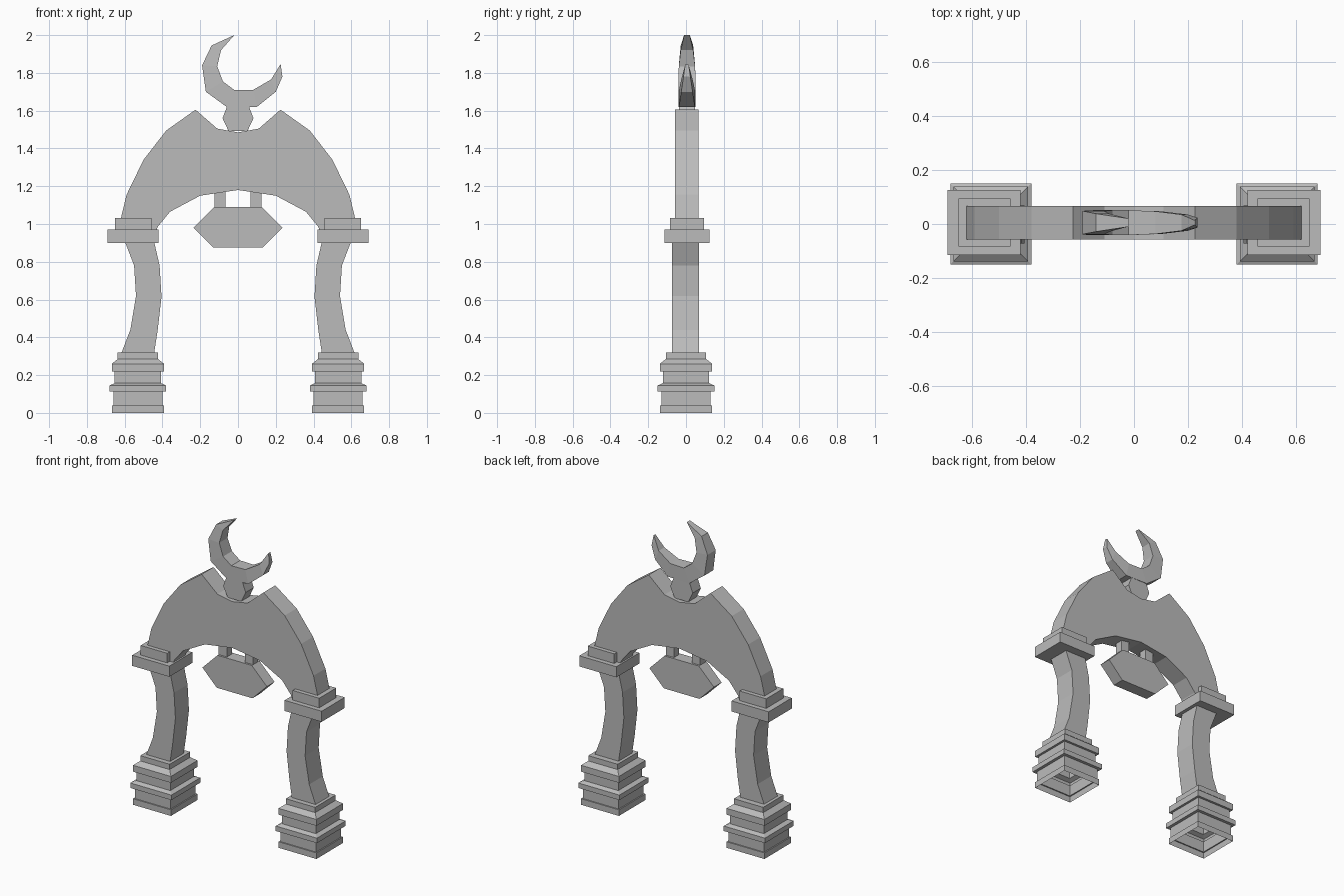
import bpy
import bmesh

cube = bpy.data.objects.get("Cube")
if cube:
    bpy.data.objects.remove(cube)

stone = bpy.data.materials.new("grey_stone")
stone.use_nodes = True
GREY = (0.5, 0.5, 0.5, 1)
stone.diffuse_color = GREY
stone.node_tree.nodes["Principled BSDF"].inputs["Base Color"].default_value = GREY

YC = 0.005  # depth centre of the arch and everything hung on it


def finish(name, bm):
    bmesh.ops.recalc_face_normals(bm, faces=bm.faces[:])
    mesh = bpy.data.meshes.new(name)
    bm.to_mesh(mesh)
    bm.free()
    mesh.materials.append(stone)
    obj = bpy.data.objects.new(name, mesh)
    bpy.context.collection.objects.link(obj)
    return obj


def loft(name, rings, cap_start=True, cap_end=True):
    """Skin a list of equal-sized closed rings."""
    bm = bmesh.new()
    loops = [[bm.verts.new(p) for p in ring] for ring in rings]
    for a, b in zip(loops, loops[1:]):
        for i in range(len(a)):
            j = (i + 1) % len(a)
            bm.faces.new((a[i], a[j], b[j], b[i]))
    if cap_start:
        bm.faces.new(loops[0])
    if cap_end:
        bm.faces.new(loops[-1])
    return finish(name, bm)


def prism(name, outline, y0, y1):
    """Extrude an x-z outline along y."""
    return loft(name, [[(x, y, z) for x, z in outline] for y in (y0, y1)])


def box(name, x0, x1, y0, y1, z0, z1):
    return prism(name, [(x0, z0), (x1, z0), (x1, z1), (x0, z1)], y0, y1)


def mirrored(half):
    """Close a half outline across x = 0."""
    return half + [(-x, z) for x, z in reversed(half) if x != 0]


# Arch with a notched crown
arch_half = [(0, 1.18), (0.20, 1.15), (0.36, 1.065), (0.425, 0.985), (0.435, 0.96),
             (0.625, 0.96), (0.62, 1.03), (0.59, 1.155), (0.50, 1.34),
             (0.38, 1.495), (0.225, 1.605), (0.11, 1.505), (0, 1.485)]
prism("arch", mirrored(arch_half), YC - 0.062, YC + 0.062)

# Piers: stepped plinth, curved shaft and collar on each side
plinth_steps = [(0.138, 0), (0.138, 0.04), (0.13, 0.04), (0.13, 0.112),
                (0.15, 0.112), (0.15, 0.145), (0.123, 0.157), (0.123, 0.218),
                (0.138, 0.218), (0.138, 0.26), (0.107, 0.285), (0.107, 0.32)]
shaft = [(0.60, 0.91), (0.55, 0.78), (0.54, 0.62), (0.57, 0.44), (0.62, 0.31),
         (0.445, 0.31), (0.425, 0.44), (0.405, 0.615), (0.415, 0.78), (0.445, 0.91)]
corners = [(-1, -1), (1, -1), (1, 1), (-1, 1)]
for side, s in (("left", 1), ("right", -1)):
    rings = [[(s * 0.53 + cx * r, cy * r, z) for cx, cy in corners]
             for r, z in plinth_steps]
    loft(side + "_plinth", rings, cap_start=False)
    prism(side + "_shaft", [(s * x, z) for x, z in shaft], -0.073, 0.068)
    box(side + "_collar", s * 0.42, s * 0.69, YC - 0.12, YC + 0.12, 0.90, 0.97)
    box(side + "_collar_top", s * 0.457, s * 0.65, YC - 0.089, YC + 0.089, 0.97, 1.033)
    box(side + "_sign_hanger", s * 0.065, s * 0.125, YC - 0.027, YC + 0.027, 1.08, 1.175)

# Hanging sign board
sign_half = [(0.125, 1.09), (0.235, 0.98), (0.13, 0.875)]
prism("sign_board", mirrored(sign_half), YC - 0.04, YC + 0.04)

# Knob under the crescent
knob_half = [(0.057, 1.625), (0.082, 1.56), (0.05, 1.492)]
prism("crescent_knob", mirrored(knob_half), YC - 0.042, YC + 0.042)

# Tilted crescent: outer point, inner point, half depth
stations = [((-0.02, 2.0), (-0.022, 1.997), 0.015),
            ((-0.14, 1.945), (-0.09, 1.92), 0.033),
            ((-0.19, 1.84), (-0.11, 1.835), 0.043),
            ((-0.17, 1.70), (-0.08, 1.755), 0.046),
            ((-0.06, 1.62), (-0.02, 1.71), 0.046),
            ((0.10, 1.62), (0.08, 1.71), 0.042),
            ((0.20, 1.70), (0.175, 1.765), 0.03),
            ((0.235, 1.78), (0.203, 1.81), 0.018),
            ((0.226, 1.845), (0.223, 1.843), 0.009)]
loft("crescent", [[(o[0], YC - d, o[1]), (o[0], YC + d, o[1]),
                   (i[0], YC + d, i[1]), (i[0], YC - d, i[1])]
                  for o, i, d in stations])
